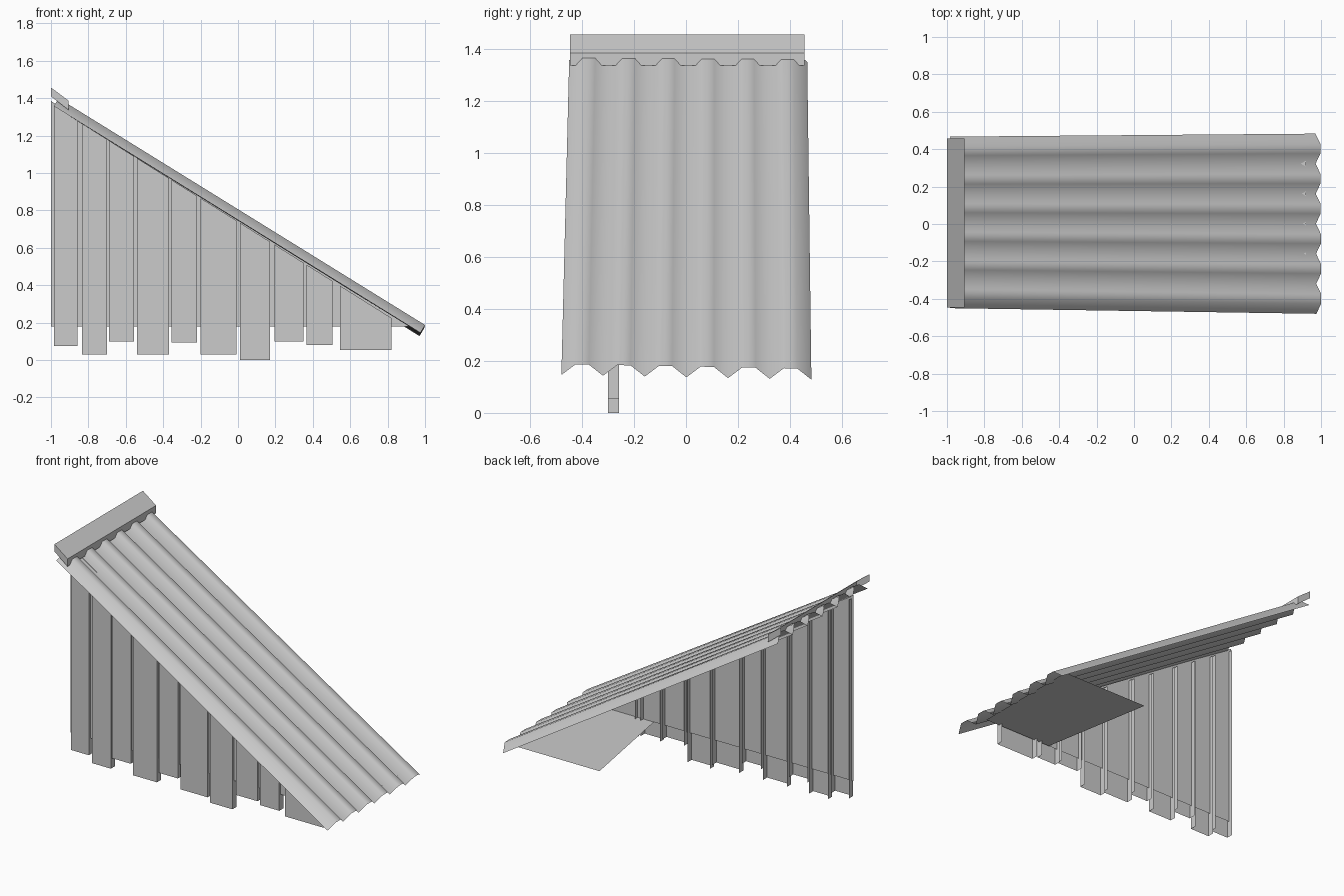
import bpy
import bmesh
from mathutils import Vector

cube = bpy.data.objects.get("Cube")
if cube:
    bpy.data.objects.remove(cube, do_unlink=True)

# One plain grey for everything
grey = bpy.data.materials.new("plain_grey")
grey.use_nodes = True
GREY = (0.6, 0.6, 0.6, 1)
grey.diffuse_color = GREY
grey.node_tree.nodes["Principled BSDF"].inputs["Base Color"].default_value = GREY


def make_sheet(name, verts, faces, smooth=False):
    bm = bmesh.new()
    points = [bm.verts.new(v) for v in verts]
    for face in faces:
        bm.faces.new([points[i] for i in face])
    mesh = bpy.data.meshes.new(name)
    bm.to_mesh(mesh)
    bm.free()
    mesh.materials.append(grey)
    for poly in mesh.polygons:
        poly.use_smooth = smooth
    obj = bpy.data.objects.new(name, mesh)
    bpy.context.collection.objects.link(obj)
    return obj


def slope(x):
    """Height of the underside of the roof."""
    return 0.74 - 0.628 * x


# Corrugated roof: one row of profile points at the ridge, one at the eave
WAVES = 6
CREST = Vector((0.026, 0, 0.042))


def corrugated_row(start, end):
    row = []
    for i in range(WAVES * 3 + 1):
        wave, step = divmod(i, 3)
        t = (wave + (0, 0.34, 0.66)[step]) / WAVES
        row.append(start.lerp(end, t) + (CREST if step else Vector()))
    return row


ridge = corrugated_row(Vector((-0.985, -0.45, 1.358)), Vector((-0.985, 0.467, 1.352)))
eave = corrugated_row(Vector((0.975, -0.48, 0.146)), Vector((0.97, 0.483, 0.128)))
n = len(ridge)
make_sheet("corrugated_roof", ridge + eave,
           [(i, i + n, i + n + 1, i + 1) for i in range(n - 1)], smooth=True)

# Ridge cap: top with lips on the front and both ends
cap = []
for y in (-0.447, 0.457):
    cap += [(-1, y, 1.41), (-1, y, 1.457), (-0.906, y, 1.387), (-0.906, y, 1.337)]
make_sheet("ridge_cap", cap, [(1, 2, 6, 5), (2, 3, 7, 6), (0, 3, 2, 1), (4, 5, 6, 7)])

# Triangular wall panel behind the planks
FLOOR = 0.18
WALL_Y = -0.285
make_sheet("wall_panel",
           [(-1, WALL_Y, FLOOR), (0.92, WALL_Y, FLOOR), (-1, WALL_Y, 1.385)], [(0, 1, 2)])

# Flat panel closing the low end of the roof
make_sheet("eave_panel",
           [(0.43, WALL_Y, FLOOR), (0.92, WALL_Y, FLOOR),
            (0.92, 0.455, FLOOR), (0.3, 0.455, FLOOR)], [(0, 1, 2, 3)])

# Wall planks: front board with two folded sides, left edge, right edge, bottom
FRONT, BACK = -0.3, -0.258
planks = [
    (-0.985, -0.857, 0.075), (-0.835, -0.70, 0.03), (-0.69, -0.557, 0.10),
    (-0.54, -0.37, 0.03), (-0.355, -0.22, 0.095), (-0.20, -0.007, 0.03),
    (0.01, 0.17, 0.0), (0.195, 0.35, 0.10), (0.367, 0.505, 0.08),
    (0.545, 0.82, 0.055),
]
for number, (left, right, bottom) in enumerate(planks, 1):
    outline = [(left, BACK), (left, FRONT), (right, FRONT), (right, BACK)]
    verts = [(x, y, bottom) for x, y in outline] + [(x, y, slope(x)) for x, y in outline]
    make_sheet(f"wall_plank_{number}", verts,
               [(i, i + 1, i + 5, i + 4) for i in range(3)])
